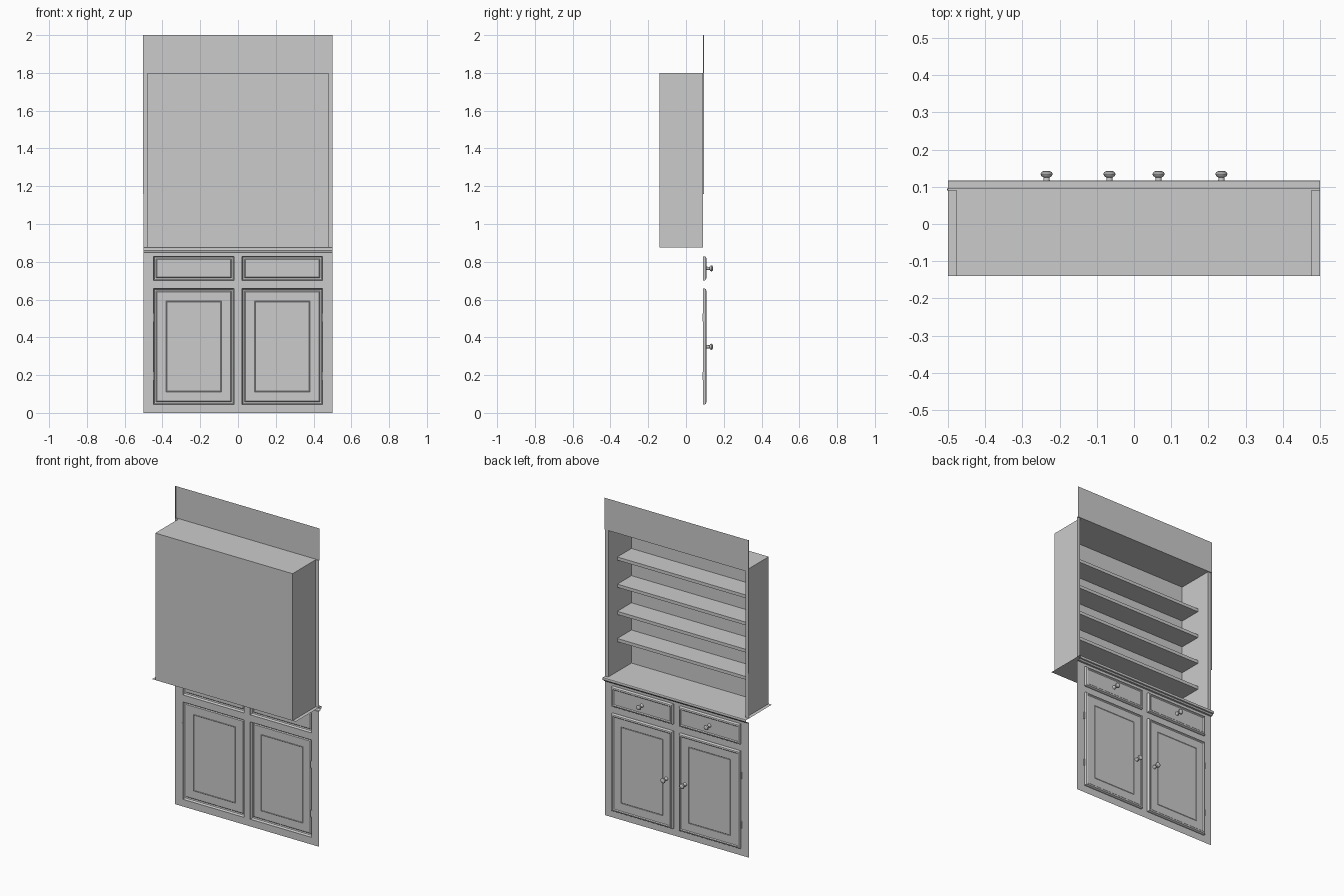
import bpy, bmesh, math

if "Cube" in bpy.data.objects:
    bpy.data.objects.remove(bpy.data.objects["Cube"])

FY = 0.09          # plane of the face frame (cabinet opens toward +y)
BACK = -0.14
IN = 0.478         # half width of the upper box


def make(name, verts, faces):
    mesh = bpy.data.meshes.new(name)
    mesh.from_pydata(verts, [], faces)
    bm = bmesh.new()
    bm.from_mesh(mesh)
    bmesh.ops.remove_doubles(bm, verts=bm.verts, dist=1e-5)
    bmesh.ops.recalc_face_normals(bm, faces=bm.faces)
    bm.to_mesh(mesh)
    bm.free()
    ob = bpy.data.objects.new(name, mesh)
    bpy.context.collection.objects.link(ob)
    return ob


def face_plate(name, xs, zs, y, holes):
    """Flat sheet facing +y made of grid cells, leaving out the holes."""
    verts, faces = [], []
    for i in range(len(xs) - 1):
        for j in range(len(zs) - 1):
            if (i, j) in holes:
                continue
            n = len(verts)
            a, b, c, d = xs[i], xs[i + 1], zs[j], zs[j + 1]
            verts += [(b, y, c), (a, y, c), (a, y, d), (b, y, d)]
            faces.append((n, n + 1, n + 2, n + 3))
    ob = make(name, verts, faces)
    for p in ob.data.polygons:
        if p.normal.y < 0:
            p.flip()
    return ob


def moulded_front(name, x0, x1, z0, z1, loops):
    """Open-backed shell built from nested rectangles (inset, y)."""
    verts, faces = [], []
    for i, y in loops:
        verts += [(x1 - i, y, z0 + i), (x0 + i, y, z0 + i),
                  (x0 + i, y, z1 - i), (x1 - i, y, z1 - i)]
    for k in range(len(loops) - 1):
        for s in range(4):
            t = (s + 1) % 4
            faces.append((4 * k + s, 4 * k + t, 4 * k + 4 + t, 4 * k + 4 + s))
    n = len(verts)
    faces.append((n - 4, n - 3, n - 2, n - 1))
    return make(name, verts, faces)


def strip(name, profile, x0, x1):
    """Open (y, z) profile swept along x."""
    n = len(profile)
    verts = [(x, y, z) for x in (x0, x1) for y, z in profile]
    return make(name, verts, [(k, k + 1, n + k + 1, n + k) for k in range(n - 1)])


def box(name, x0, x1, y0, y1, z0, z1):
    verts = [(x, y, z) for x in (x0, x1) for y in (y0, y1) for z in (z0, z1)]
    return make(name, verts, [(0, 1, 3, 2), (4, 6, 7, 5), (0, 4, 5, 1),
                              (2, 3, 7, 6), (0, 2, 6, 4), (1, 5, 7, 3)])


def knob(name, x, z, base, seg=16):
    """Turned knob, profile of (radius, distance from the front)."""
    prof = [(0.012, 0), (0.009, 0.005), (0.008, 0.02), (0.014, 0.023),
            (0.0165, 0.028), (0.014, 0.033), (0.007, 0.036)]
    top = 0.143 - base
    verts, faces = [], []
    for r, d in prof:
        for s in range(seg):
            a = 2 * math.pi * s / seg
            verts.append((x + r * math.cos(a), base + d * top / 0.036, z + r * math.sin(a)))
    for k in range(len(prof) - 1):
        for s in range(seg):
            t = (s + 1) % seg
            faces.append((k * seg + s, k * seg + t, (k + 1) * seg + t, (k + 1) * seg + s))
    faces.append(tuple(range((len(prof) - 1) * seg, len(prof) * seg)))
    ob = make(name, verts, faces)
    bpy.ops.object.select_all(action='DESELECT')
    ob.select_set(True)
    bpy.context.view_layer.objects.active = ob
    bpy.ops.object.shade_smooth_by_angle(angle=math.radians(40))


# Lower face frame with two drawer and two door openings
face_plate("lower_face_frame", [-0.5, -0.447, -0.022, 0.022, 0.447, 0.5],
           [0, 0.045, 0.658, 0.702, 0.828, 0.85], FY,
           {(1, 1), (3, 1), (1, 3), (3, 3)})

# Doors, drawers, knobs and hinges, on both sides
edge = [(0, FY), (0, 0.1), (0.004, 0.106), (0.012, 0.108), (0.017, 0.103)]
for s, side in ((-1, "left"), (1, "right")):
    x0, x1 = sorted((s * 0.022, s * 0.447))
    moulded_front(side + "_door", x0, x1, 0.045, 0.658,
                  edge + [(0.066, 0.103), (0.068, 0.1015), (0.07, 0.103)])
    moulded_front(side + "_drawer", x0, x1, 0.702, 0.828, edge)
    knob(side + "_door_knob", s * 0.066, 0.35, 0.103)
    knob(side + "_drawer_knob", s * 0.235, 0.765, 0.103)
    for z, tag in ((0.195, "lower"), (0.505, "upper")):
        box(f"{side}_{tag}_hinge", s * 0.449 - 0.004, s * 0.449 + 0.004,
            0.087, 0.096, z - 0.022, z + 0.022)

# Counter sheet with its moulded front lip
strip("counter", [(FY, 0.85), (0.102, 0.85), (0.108, 0.858), (0.115, 0.86),
                  (0.117, 0.866), (0.117, 0.872), (0.115, 0.875), (BACK, 0.875)],
      -0.5, 0.5)

# Upper box: back, sides and top, open at the front
make("upper_box",
     [(x, y, z) for x in (-IN, IN) for y in (BACK, FY) for z in (0.875, 1.8)],
     [(0, 1, 3, 2), (4, 6, 7, 5), (0, 4, 5, 1), (1, 5, 7, 3)])

# Stiles beside the opening and header panel above it
face_plate("upper_stiles", [-0.5, -IN, IN, 0.5], [0.875, 1.8], FY, {(1, 0)})
face_plate("header_panel", [-0.5, 0.5], [1.8, 2.0], 0.096, set())
strip("header_underside", [(FY, 1.8), (0.096, 1.8)], -0.5, 0.5)

# Thin trim on one outer edge
box("edge_trim", -0.503, -0.5, FY, 0.096, 1.16, 2.0)

# Four shallow shelves
for i in range(4):
    z = 1.083 + 0.171 * i
    box(f"shelf_{i + 1}", -IN, IN, BACK, 0.0, z - 0.02, z)
